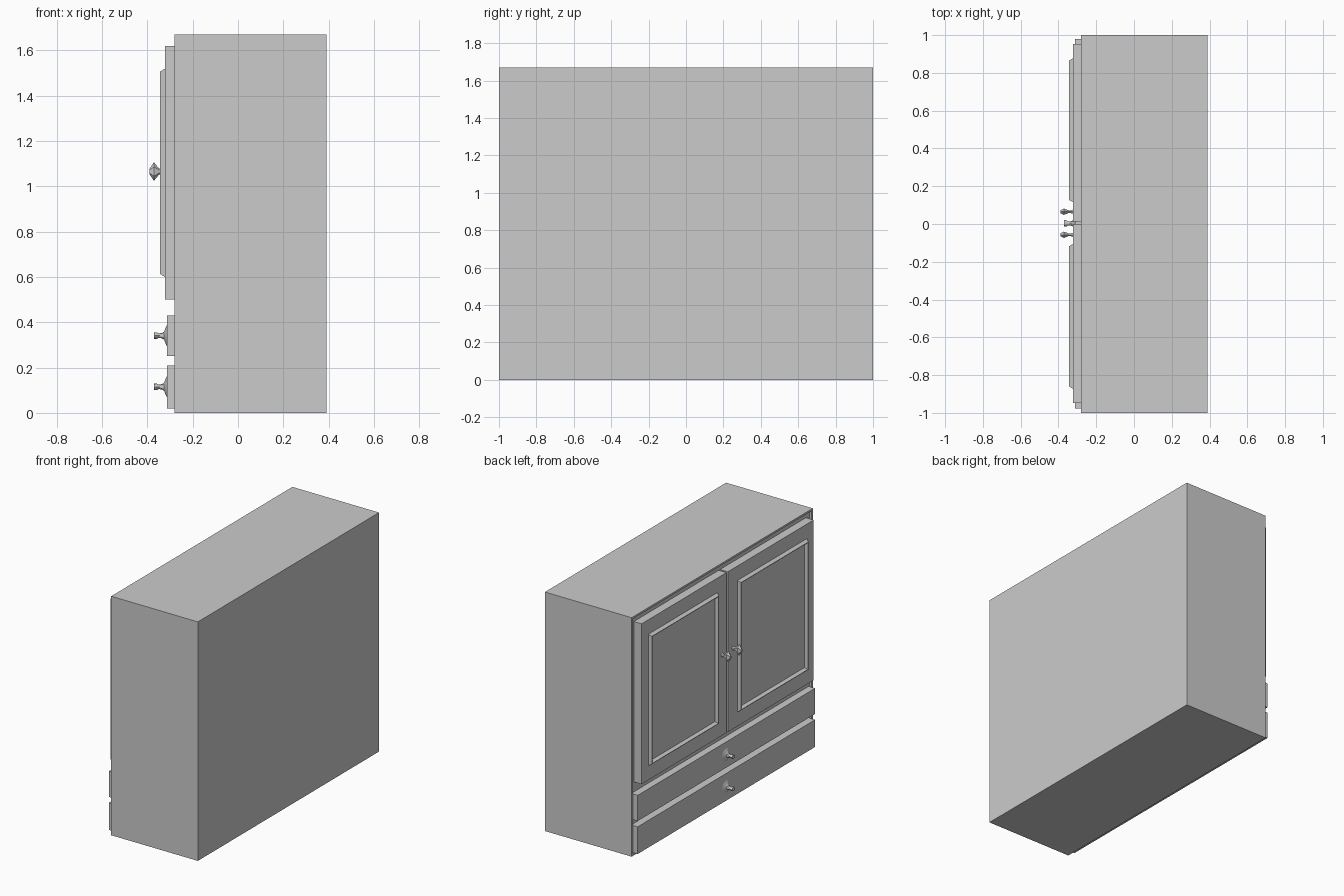
import bpy, bmesh, math

if "Cube" in bpy.data.objects:
    bpy.data.objects.remove(bpy.data.objects["Cube"])


def finish(name, bm, smooth=False):
    bmesh.ops.recalc_face_normals(bm, faces=bm.faces)
    me = bpy.data.meshes.new(name)
    bm.to_mesh(me)
    bm.free()
    ob = bpy.data.objects.new(name, me)
    bpy.context.collection.objects.link(ob)
    if smooth:
        bpy.context.view_layer.objects.active = ob
        ob.select_set(True)
        bpy.ops.object.shade_smooth_by_angle(angle=math.radians(40))
        ob.select_set(False)
    return ob


def loft(name, loops, caps=(True, True), smooth=False):
    """Skin a list of closed point loops."""
    bm = bmesh.new()
    rings = [[bm.verts.new(p) for p in loop] for loop in loops]
    for a, b in zip(rings, rings[1:]):
        for i in range(len(a)):
            j = (i + 1) % len(a)
            bm.faces.new((a[i], a[j], b[j], b[i]))
    if caps[0]:
        bm.faces.new(rings[0])
    if caps[1]:
        bm.faces.new(rings[-1])
    return finish(name, bm, smooth)


def rect(x, y0, y1, z0, z1, inset=0.0):
    y0, y1, z0, z1 = y0 + inset, y1 - inset, z0 + inset, z1 - inset
    return [(x, y0, z0), (x, y1, z0), (x, y1, z1), (x, y0, z1)]


def box(name, x0, x1, *yz):
    return loft(name, [rect(x0, *yz), rect(x1, *yz)])


def knob(name, y, z, profile, sides, smooth):
    """Turned knob along x; profile rows are (x, y radius, z radius)."""
    loops = [[(x, y + ry * math.sin(math.tau * i / sides),
               z + rz * math.cos(math.tau * i / sides)) for i in range(sides)]
             for x, ry, rz in profile]
    return loft(name, loops, smooth=smooth)


# Cabinet body with a shallow recess in the door side
B = (-1, 1, 0, 1.67)
loft("cabinet_body", [rect(0.39, *B), rect(-0.28, *B),
                      rect(-0.28, *B, 0.013), rect(-0.263, *B, 0.013)])

# Two doors, each with a ridged moulding and a faceted knob
door_knob = [(-0.322, 0.013, 0.016), (-0.336, 0.008, 0.010), (-0.348, 0.009, 0.013),
             (-0.371, 0.019, 0.041), (-0.390, 0.009, 0.013)]
for side, door, frame, ky in (
        ("left", (0.013, 0.952), (0.115, 0.878), 0.065),
        ("right", (-0.948, 0.0), (-0.873, -0.105), -0.057)):
    box(side + "_door", -0.263, -0.323, *door, 0.50, 1.62)
    loft(side + "_door_moulding",
         [rect(-0.322, *frame, 0.60, 1.519, 0.0),
          rect(-0.344, *frame, 0.60, 1.519, 0.013),
          rect(-0.344, *frame, 0.60, 1.519, 0.017),
          rect(-0.322, *frame, 0.60, 1.519, 0.028)], caps=(False, False))
    knob(side + "_door_knob", ky, 1.065, door_knob, 6, False)

# Two drawers with flared round knobs
drawer_knob = [(-0.312, 0.05, 0.05), (-0.320, 0.026, 0.034), (-0.326, 0.014, 0.018),
               (-0.335, 0.011, 0.012), (-0.350, 0.011, 0.010), (-0.358, 0.017, 0.014),
               (-0.370, 0.017, 0.014)]
for side, z0, z1, kz in (("lower", 0.02, 0.21, 0.115), ("upper", 0.25, 0.43, 0.341)):
    box(side + "_drawer", -0.263, -0.313, -0.978, 0.98, z0, z1)
    knob(side + "_drawer_knob", 0.003, kz, drawer_knob, 8, True)
